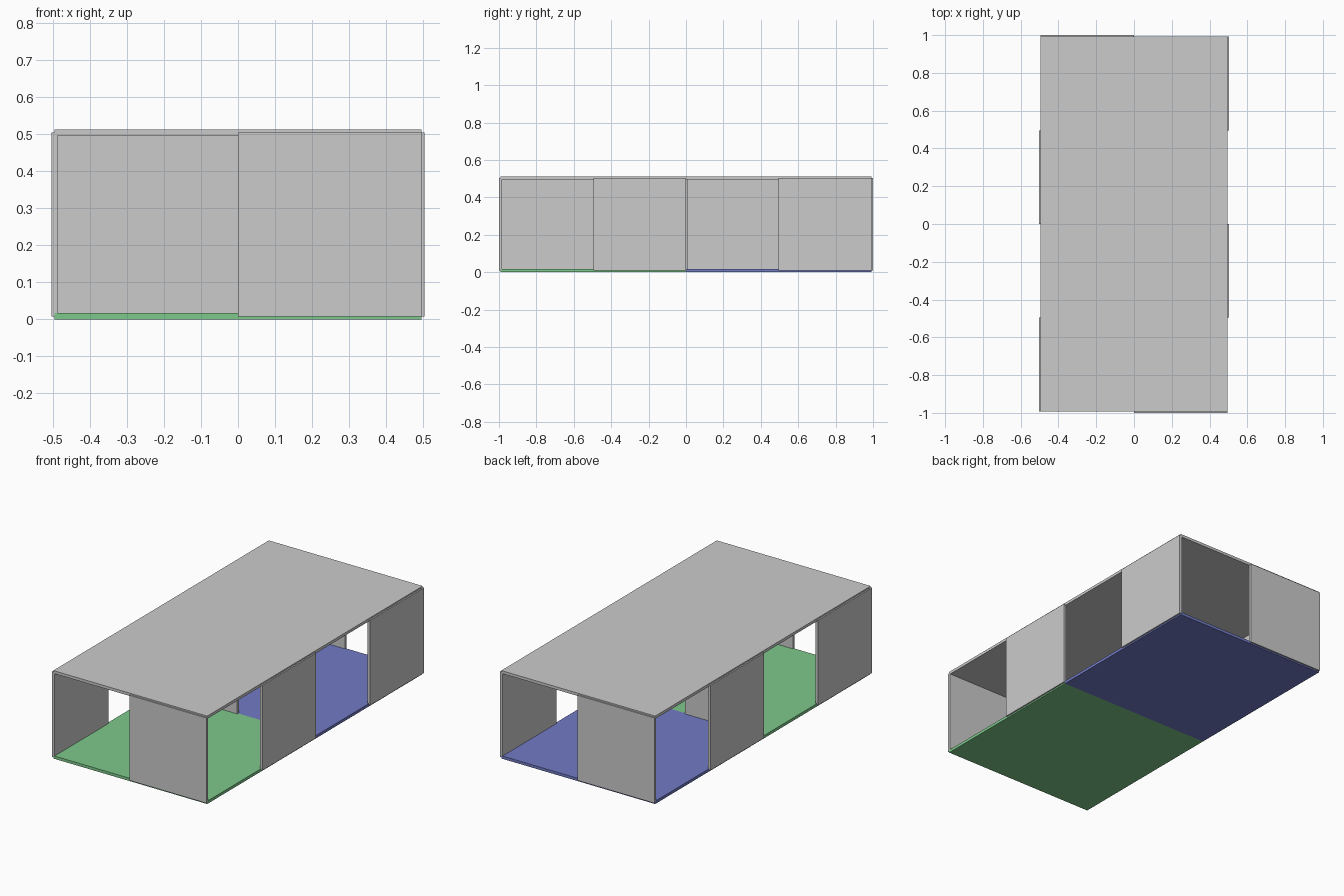
import bpy
from mathutils import Vector

if "Cube" in bpy.data.objects:
    bpy.data.objects.remove(bpy.data.objects["Cube"])

L = 2 / 12.1          # one design unit in scene units
T = 0.1               # sheet thickness in design units
HALF = T / 2


def material(name, rgb):
    m = bpy.data.materials.new(name)
    m.diffuse_color = (*rgb, 1)
    m.use_nodes = True
    m.node_tree.nodes["Principled BSDF"].inputs["Base Color"].default_value = m.diffuse_color
    return m


def box(name, lo, hi, mat=None):
    """Axis-aligned box between two corners given in design units."""
    lo, hi = Vector(lo) * L, Vector(hi) * L
    bpy.ops.mesh.primitive_cube_add(size=1, location=(lo + hi) / 2)
    ob = bpy.context.object
    ob.name = name
    ob.scale = hi - lo
    bpy.ops.object.transform_apply(location=False, rotation=False, scale=True)
    if mat:
        ob.data.materials.append(mat)
    return ob


def side_panel(name, x, y):
    """Wall panel running along y."""
    box(name, (x - HALF, y, HALF), (x + HALF, y + 3, 3 + HALF))


def cross_panel(name, x, y):
    """Wall panel running along x."""
    box(name, (x, y - HALF, HALF), (x + 3, y + HALF, 3 + HALF))


green = material("green_floor", (0.21, 0.58, 0.26))
blue = material("blue_floor", (0.17, 0.20, 0.56))

# Two floor slabs and one roof slab
box("front_floor", (-3, -6, 0), (3, 0, T), green)
box("back_floor", (-3, 0, 0), (3, 6, T), blue)
box("roof", (-3, -6, 3), (3, 6, 3 + T))

# Staggered panels on the long sides, alternating with openings
for i, y in enumerate((-6, 0)):
    side_panel(f"left_wall_{i + 1}", -3, y)
    side_panel(f"right_wall_{i + 1}", 3, y + 3)

# End panels and the inner partition between the two rooms
cross_panel("front_wall", 0, -6)
cross_panel("partition_wall", -3, 0)
cross_panel("back_wall", -3, 6)
